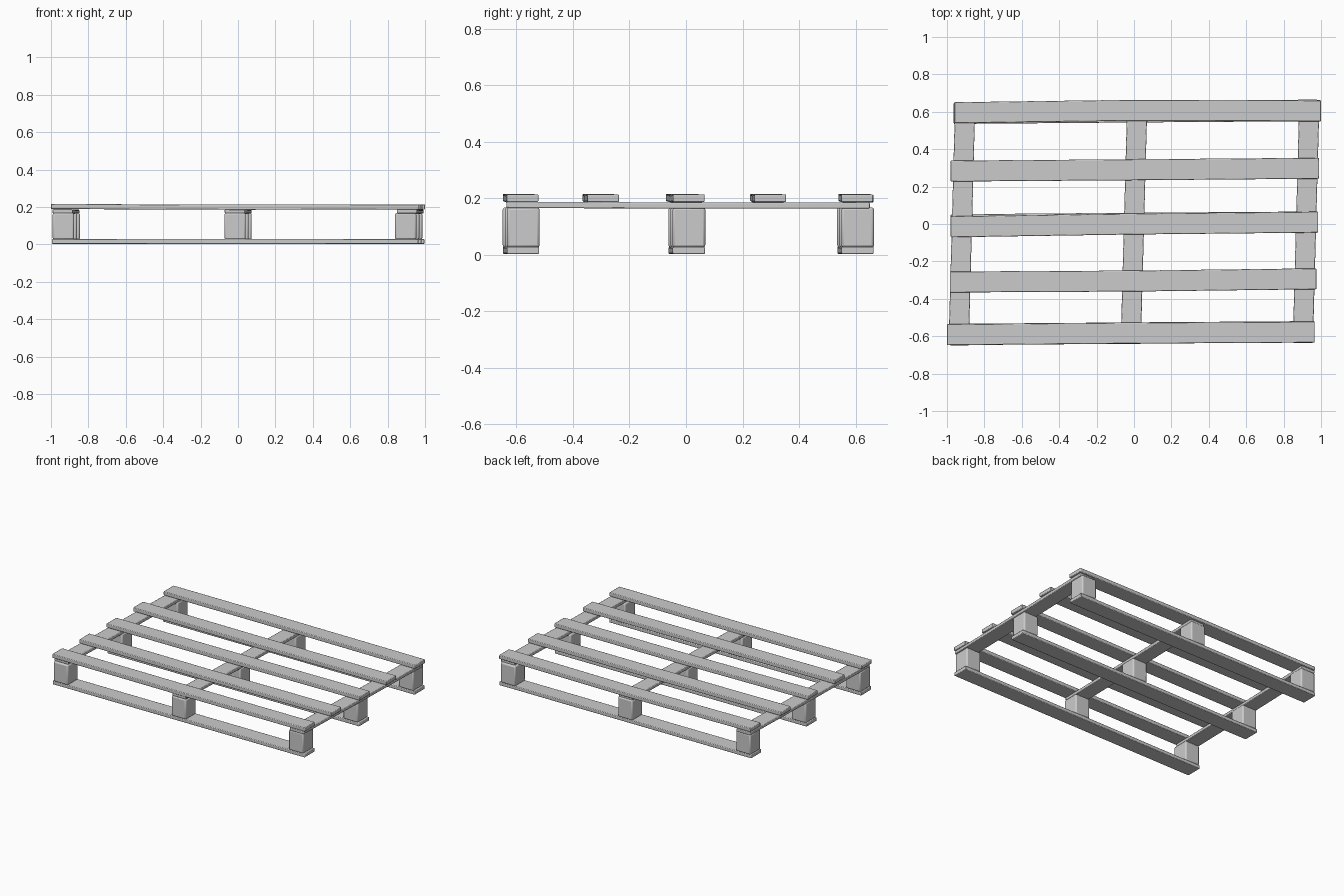
import bpy, bmesh

if "Cube" in bpy.data.objects:
    bpy.data.objects.remove(bpy.data.objects["Cube"])


def finish(ob, bevel):
    """Slightly worn edges, smooth shading with sharp corners kept."""
    mod = ob.modifiers.new("worn_edges", 'BEVEL')
    mod.width = bevel
    mod.segments = 2
    mod.limit_method = 'ANGLE'
    mod.angle_limit = 0.8
    bpy.ops.object.select_all(action='DESELECT')
    ob.select_set(True)
    bpy.context.view_layer.objects.active = ob
    bpy.ops.object.shade_smooth_by_angle(angle=0.6)


def board(name, path, width, thick, along_x=True, bevel=0.004):
    """Plank swept through (x, y, z of the underside) points."""
    bm = bmesh.new()
    rings = []
    for x, y, z in path:
        ring = []
        for s, h in ((-1, 0), (1, 0), (1, thick), (-1, thick)):
            o = s * width / 2
            co = (x, y + o, z + h) if along_x else (x + o, y, z + h)
            ring.append(bm.verts.new(co))
        rings.append(ring)
    for a, b in zip(rings, rings[1:]):
        for i in range(4):
            j = (i + 1) % 4
            bm.faces.new((a[i], a[j], b[j], b[i]))
    bm.faces.new(rings[0])
    bm.faces.new(rings[-1])
    bmesh.ops.recalc_face_normals(bm, faces=bm.faces)
    me = bpy.data.meshes.new(name)
    bm.to_mesh(me)
    bm.free()
    ob = bpy.data.objects.new(name, me)
    bpy.context.collection.objects.link(ob)
    finish(ob, bevel)


def skew(y):
    """The whole pallet leans slightly to the right towards the back."""
    return 0.027 * y


# Deck slats: left x, right x, y at left / middle / right
slats = [(-1.0, 0.965, -0.592, -0.583, -0.578),
         (-0.985, 0.975, -0.31, -0.305, -0.293),
         (-0.98, 0.985, -0.015, 0.0, 0.01),
         (-0.98, 0.99, 0.283, 0.29, 0.298),
         (-0.96, 1.0, 0.595, 0.608, 0.605)]
for i, (x0, x1, ya, yb, yc) in enumerate(slats):
    board(f"deck_slat_{i + 1}",
          [(x0, ya, 0.189), (0, yb, 0.185), (x1, yc, 0.187)], 0.112, 0.027)

# Cross boards under the deck, running front to back
for label, x in (("left", -0.92), ("middle", 0.0), ("right", 0.92)):
    board(f"cross_board_{label}",
          [(x + skew(y), y, z) for y, z in
           ((-0.635, 0.166), (0, 0.163), (0.65, 0.164))],
          0.108, 0.022, along_x=False)

# Blocks and bottom runners, one row per supporting line
for row, y in (("front", -0.583), ("middle", 0.003), ("back", 0.6)):
    board(f"bottom_runner_{row}",
          [(-0.98 + skew(y), y - 0.008, 0.003), (skew(y), y, 0.003),
           (0.98 + skew(y), y + 0.007, 0.003)], 0.114, 0.025)
    for label, x in (("left", -0.918), ("middle", 0.0), ("right", 0.912)):
        cx, cy = x + skew(y), y + 0.008 * x
        board(f"block_{row}_{label}",
              [(cx - 0.057, cy, 0.026), (cx + 0.057, cy, 0.026)],
              0.116, 0.142, bevel=0.009)
